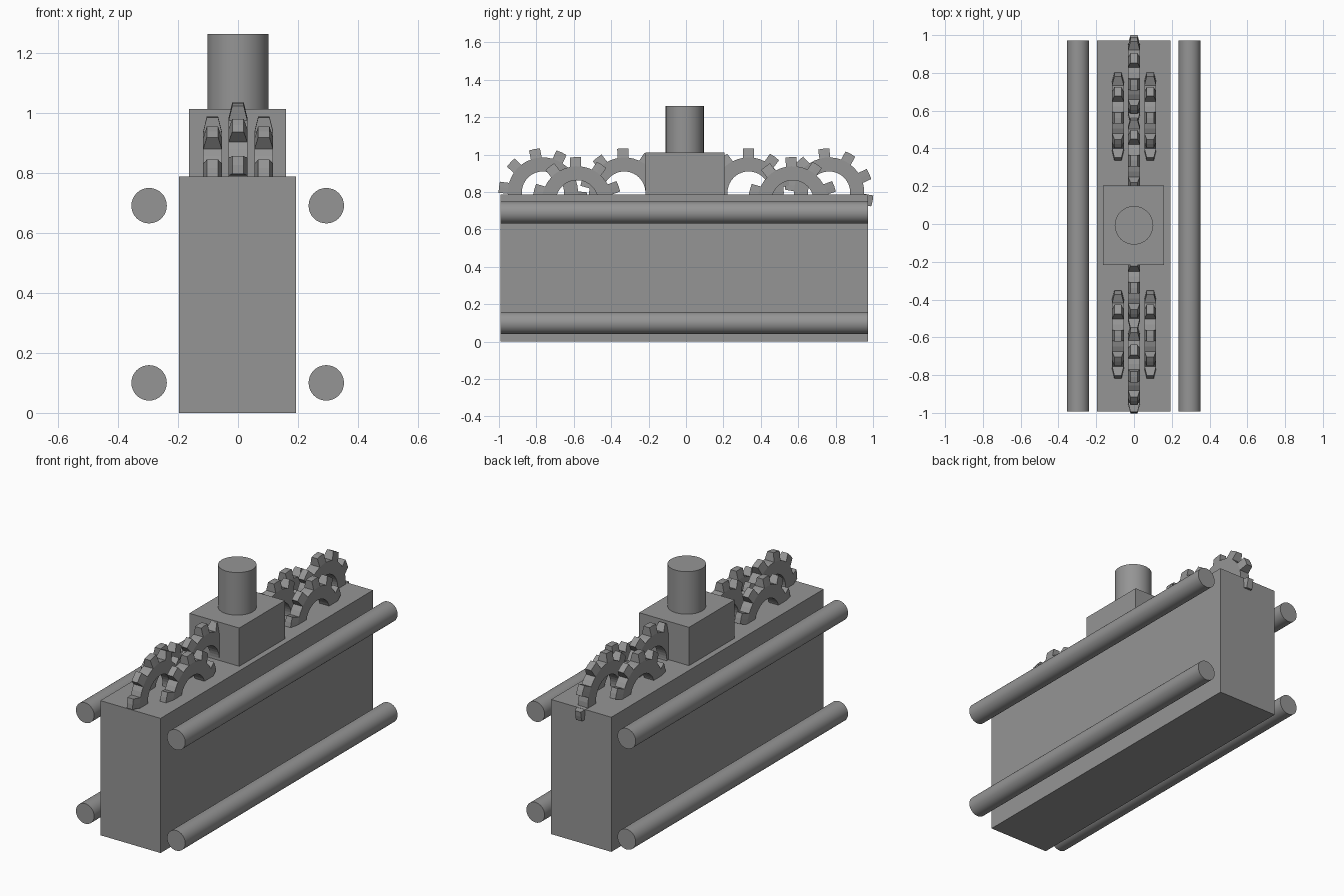
import bpy, bmesh
from math import sin, cos, radians, pi
from mathutils import Matrix

old = bpy.data.objects.get("Cube")
if old:
    bpy.data.objects.remove(old, do_unlink=True)

steel = bpy.data.materials.new("plain_grey")
steel.use_nodes = True
grey = (0.3, 0.3, 0.3, 1)
steel.diffuse_color = grey
steel.node_tree.nodes["Principled BSDF"].inputs["Base Color"].default_value = grey


def finish(name, bm, smooth=False):
    bmesh.ops.recalc_face_normals(bm, faces=bm.faces)
    mesh = bpy.data.meshes.new(name)
    bm.to_mesh(mesh)
    bm.free()
    mesh.materials.append(steel)
    obj = bpy.data.objects.new(name, mesh)
    bpy.context.collection.objects.link(obj)
    if smooth:
        bpy.ops.object.select_all(action="DESELECT")
        obj.select_set(True)
        bpy.context.view_layer.objects.active = obj
        bpy.ops.object.shade_smooth_by_angle(angle=radians(30))
    return obj


def box(name, low, high):
    bm = bmesh.new()
    bmesh.ops.create_cube(bm, size=1)
    for v in bm.verts:
        v.co = [a + (c + 0.5) * (b - a) for a, b, c in zip(low, high, v.co)]
    return finish(name, bm)


def cylinder(name, radius, length, place, tilt=0):
    bm = bmesh.new()
    matrix = Matrix.Translation(place) @ Matrix.Rotation(tilt, 4, "X")
    bmesh.ops.create_cone(bm, cap_ends=True, segments=32, radius1=radius,
                          radius2=radius, depth=length, matrix=matrix)
    return finish(name, bm, True)


def gear(name, x, y, z, turn, teeth=10, hole=0.113, root=0.188, tip=0.237):
    """Ring in the YZ plane whose teeth narrow towards their tips."""
    bm = bmesh.new()
    step = 2 * pi / teeth / 4
    count = teeth * 4

    def ring(radius, half, squeeze=1):
        verts = []
        for i in range(count):
            # columns 0, 1, 2 belong to a tooth, column 3 is the valley
            offset = (i % 4 - 1) * (squeeze if i % 4 < 3 else 1)
            a = radians(turn) + (i // 4 * 4 + offset) * step
            verts.append(bm.verts.new((x + half, y + radius * cos(a), z + radius * sin(a))))
        return verts

    inner = [ring(hole, h) for h in (-0.031, 0.031)]
    outer = [ring(root, h) for h in (-0.031, 0.031)]
    tips = [ring(tip, h, 0.8) for h in (-0.019, 0.019)]
    for i in range(count):
        j = (i + 1) % count
        for s in (0, 1):
            bm.faces.new((inner[s][i], inner[s][j], outer[s][j], outer[s][i]))
        bm.faces.new((inner[0][i], inner[0][j], inner[1][j], inner[1][i]))
        if i % 4 < 2:
            for s in (0, 1):
                bm.faces.new((outer[s][i], outer[s][j], tips[s][j], tips[s][i]))
            bm.faces.new((tips[0][i], tips[0][j], tips[1][j], tips[1][i]))
        else:
            bm.faces.new((outer[0][i], outer[0][j], outer[1][j], outer[1][i]))
        if i % 4 in (0, 2):
            bm.faces.new((outer[0][i], outer[1][i], tips[1][i], tips[0][i]))
    bmesh.ops.delete(bm, geom=[v for v in bm.verts if not v.link_faces], context="VERTS")
    return finish(name, bm)


# Main body with the raised block and its post
box("body", (-0.197, -0.992, 0), (0.193, 0.972, 0.788))
box("top_block", (-0.163, -0.217, 0.78), (0.16, 0.205, 1.012))
cylinder("post", 0.102, 0.26, (0, -0.007, 1.131))

# Four long rods beside the body
for side, x in (("left", 0.294), ("right", -0.296)):
    for level, z in (("lower", 0.1), ("upper", 0.69)):
        cylinder(f"{side}_{level}_rod", 0.059, 1.964, (x, -0.01, z), pi / 2)

# Centre row of gears
for i, (y, turn) in enumerate(((-0.765, 101), (-0.33, 92), (0.335, 90), (0.765, 97))):
    gear(f"centre_gear_{i + 1}", 0, y, 0.797, turn)

# Paired gears on both sides of the centre row
for side, x in (("left", 0.086), ("right", -0.085)):
    for end, y in (("front", -0.583), ("back", 0.57)):
        gear(f"{side}_{end}_gear", x, y, 0.75, 92)
